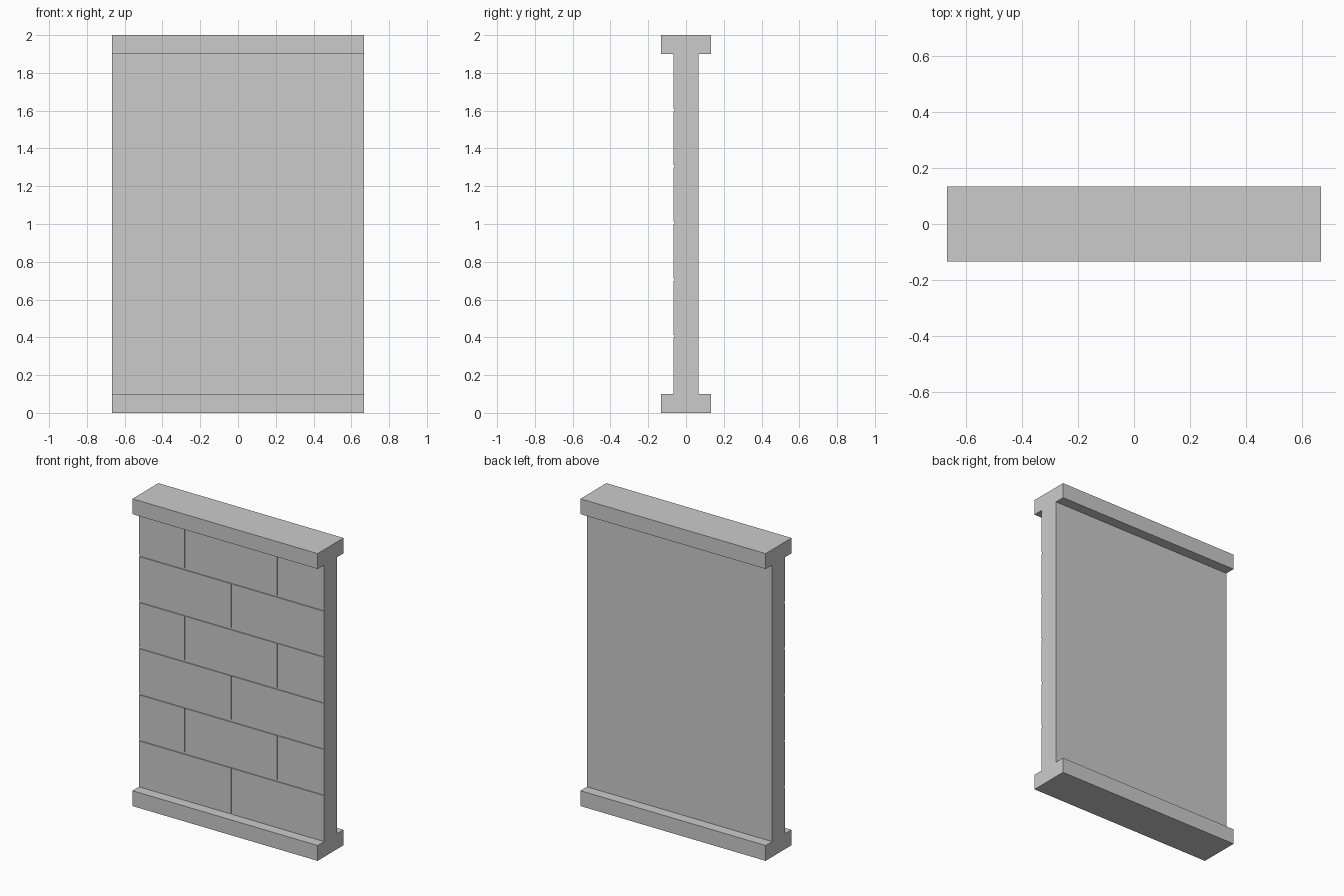
import bpy, bmesh

if "Cube" in bpy.data.objects:
    bpy.data.objects.remove(bpy.data.objects["Cube"])

HALF_W, CAP_Y, WALL_Y = 0.6667, 0.1333, 0.0667
CAP_H, ROW_H, ROWS = 0.1, 0.3, 6
GROOVE, DEPTH, JOINT = 0.012, 0.006, 0.008


def finish(bm, name):
    bmesh.ops.recalc_face_normals(bm, faces=bm.faces)
    mesh = bpy.data.meshes.new(name)
    bm.to_mesh(mesh)
    bm.free()
    obj = bpy.data.objects.new(name, mesh)
    bpy.context.collection.objects.link(obj)
    return obj


# Wall section: footing, thin web with horizontal joints in front, coping
profile = [(CAP_Y, 0), (CAP_Y, CAP_H), (WALL_Y, CAP_H), (WALL_Y, 2 - CAP_H),
           (CAP_Y, 2 - CAP_H), (CAP_Y, 2), (-CAP_Y, 2), (-CAP_Y, 2 - CAP_H),
           (-WALL_Y, 2 - CAP_H)]
for row in range(ROWS - 1, 0, -1):
    z = CAP_H + row * ROW_H
    top, bottom = z + GROOVE, z - 0.001
    profile += [(-WALL_Y, top), (-WALL_Y + DEPTH, top),
                (-WALL_Y + DEPTH, bottom), (-WALL_Y, bottom)]
profile += [(-WALL_Y, CAP_H), (-CAP_Y, CAP_H), (-CAP_Y, 0)]

bm = bmesh.new()
face = bm.faces.new([bm.verts.new((-HALF_W, y, z)) for y, z in profile])
extruded = bmesh.ops.extrude_face_region(bm, geom=[face])["geom"]
bmesh.ops.translate(bm, vec=(2 * HALF_W, 0, 0),
                    verts=[v for v in extruded if isinstance(v, bmesh.types.BMVert)])
wall = finish(bm, "block_wall")

# Vertical joints, staggered from row to row
bm = bmesh.new()
for row in range(ROWS):
    z0 = CAP_H + row * ROW_H + (GROOVE / 2 if row else 0)
    z1 = CAP_H + (row + 1) * ROW_H + (GROOVE / 2 if row < ROWS - 1 else 0)
    # Stop inside the open horizontal joint
    z1 -= 0.003 if row < ROWS - 1 else 0
    for x in ((-HALF_W / 2, HALF_W / 2) if row % 2 else (0,)):
        verts = bmesh.ops.create_cube(bm, size=1)["verts"]
        bmesh.ops.scale(bm, vec=(JOINT, 2 * DEPTH * 0.95, z1 - z0), verts=verts)
        bmesh.ops.translate(bm, vec=(x - 0.001, -WALL_Y, (z0 + z1) / 2), verts=verts)
cutter = finish(bm, "joint_cutter")
cutter.hide_render = True
cutter.hide_set(True)

cut = wall.modifiers.new("vertical_joints", "BOOLEAN")
cut.operation = "DIFFERENCE"
cut.solver = "EXACT"
cut.object = cutter
